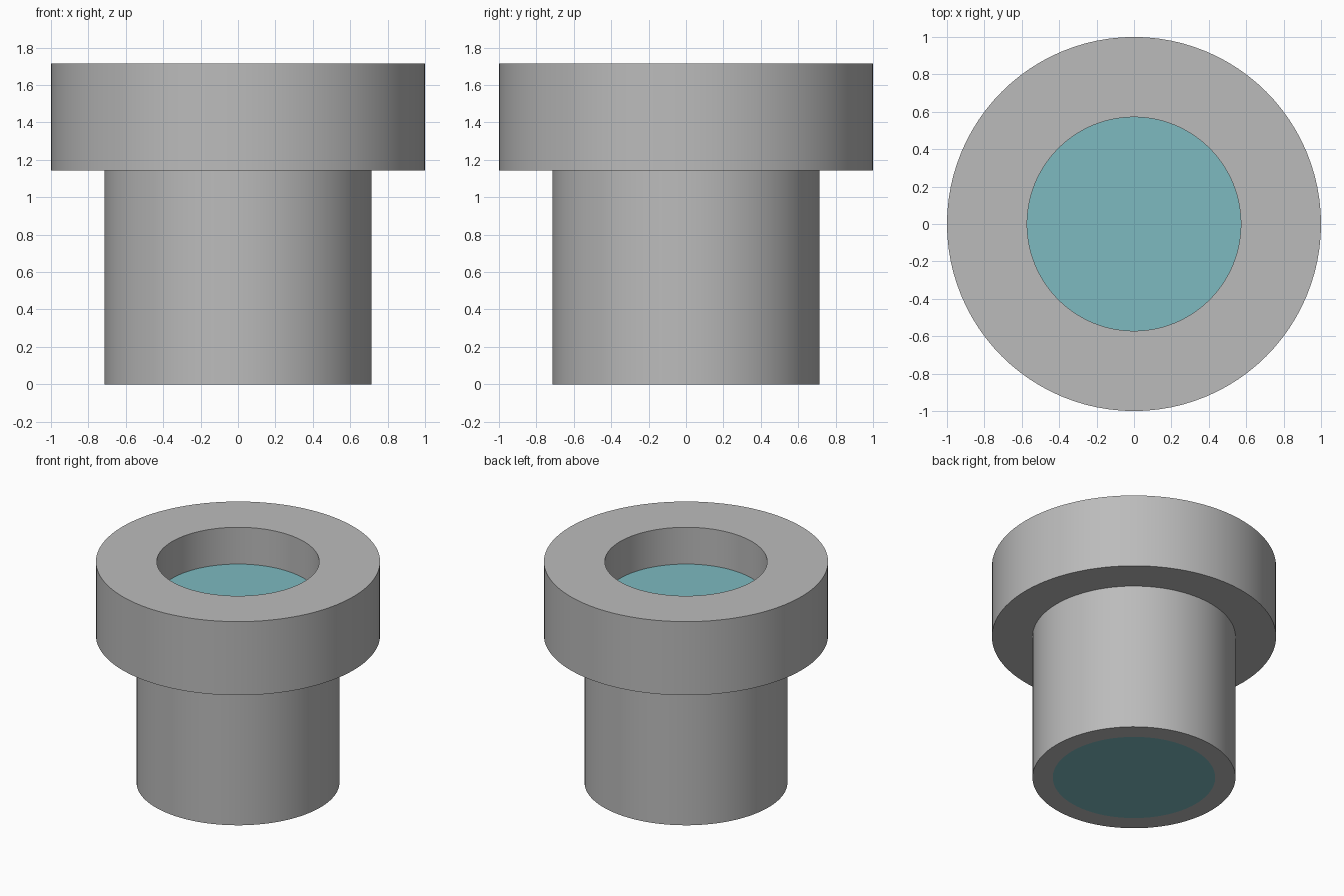
import bpy, bmesh, math

if "Cube" in bpy.data.objects:
    bpy.data.objects.remove(bpy.data.objects["Cube"])

SEGMENTS = 96
U = 1 / 7  # the design falls on a seventh-unit grid


def material(name, rgb):
    mat = bpy.data.materials.new(name)
    mat.diffuse_color = (*rgb, 1)
    mat.use_nodes = True
    mat.node_tree.nodes["Principled BSDF"].inputs["Base Color"].default_value = mat.diffuse_color
    return mat


def lathe(name, profile, mat, closed):
    """Revolve (radius, height) points around z."""
    bm = bmesh.new()
    verts = [bm.verts.new((r * U, 0, z * U)) for r, z in profile]
    pairs = list(zip(verts, verts[1:]))
    if closed:
        pairs.append((verts[-1], verts[0]))
    edges = [bm.edges.new(p) for p in pairs]
    bmesh.ops.spin(bm, geom=verts + edges, cent=(0, 0, 0), axis=(0, 0, 1),
                   angle=math.tau, steps=SEGMENTS, use_duplicate=False)
    bmesh.ops.remove_doubles(bm, verts=bm.verts, dist=1e-5)
    bmesh.ops.recalc_face_normals(bm, faces=bm.faces)
    mesh = bpy.data.meshes.new(name)
    bm.to_mesh(mesh)
    bm.free()
    mesh.materials.append(mat)
    obj = bpy.data.objects.new(name, mesh)
    bpy.context.collection.objects.link(obj)
    bpy.ops.object.select_all(action='DESELECT')
    obj.select_set(True)
    bpy.context.view_layer.objects.active = obj
    bpy.ops.object.shade_smooth_by_angle(angle=math.radians(30))
    return obj


grey = material("grey", (0.5, 0.5, 0.5))
teal = material("teal", (0.205, 0.49, 0.53))

# Hollow stem with a wide flange on top
lathe("flanged_sleeve",
      [(4, 0), (5, 0), (5, 8), (7, 8), (7, 12), (4, 12)], grey, True)

# Solid filling of the bore, flush at the bottom and recessed at the top
lathe("bore_filling", [(0, 0), (4, 0), (4, 10), (0, 10)], teal, False)
